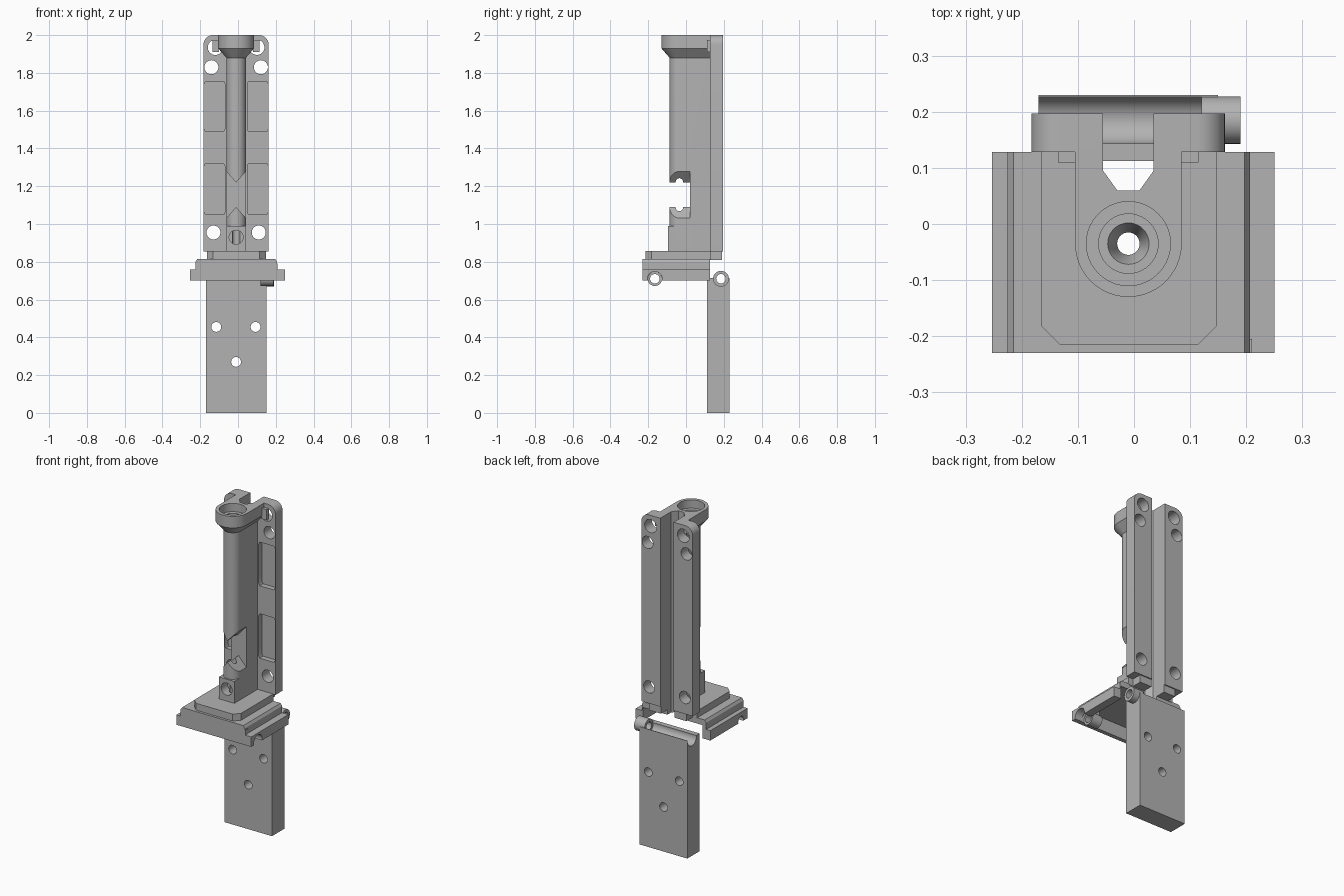
import bpy, bmesh, math
from mathutils import Matrix, Vector

if "Cube" in bpy.data.objects:
    bpy.data.objects.remove(bpy.data.objects["Cube"], do_unlink=True)

grey = bpy.data.materials.new("mid grey")
grey.use_nodes = True
COLOUR = (0.45, 0.45, 0.45, 1)
grey.diffuse_color = COLOUR
grey.node_tree.nodes["Principled BSDF"].inputs["Base Color"].default_value = COLOUR

CX, CY = -0.01, -0.035   # axis of the tube


def make(name, bm):
    bmesh.ops.recalc_face_normals(bm, faces=bm.faces)
    mesh = bpy.data.meshes.new(name)
    bm.to_mesh(mesh)
    bm.free()
    mesh.materials.append(grey)
    ob = bpy.data.objects.new(name, mesh)
    bpy.context.collection.objects.link(ob)
    return ob


def loft(name, rings):
    """Skin a stack of closed rings with equal point counts."""
    bm = bmesh.new()
    rows = [[bm.verts.new(p) for p in ring] for ring in rings]
    n = len(rows[0])
    for a, b in zip(rows, rows[1:]):
        for i in range(n):
            j = (i + 1) % n
            bm.faces.new((a[i], a[j], b[j], b[i]))
    bm.faces.new(rows[0])
    bm.faces.new(rows[-1])
    return make(name, bm)


def prism(name, points, axis, lo, hi):
    """Extrude a 2D outline along y or z."""
    place = {"y": lambda p, t: (p[0], t, p[1]),
             "z": lambda p, t: (p[0], p[1], t)}[axis]
    return loft(name, [[place(p, t) for p in points] for t in (lo, hi)])


def box(name, x, y, z):
    return prism(name, [(x[0], y[0]), (x[1], y[0]), (x[1], y[1]), (x[0], y[1])], "z", *z)


def rod(name, axis, centre, radius, lo, hi, end_radius=None):
    """Round bar or cone along an axis; centre holds the other two coordinates."""
    r2 = radius if end_radius is None else end_radius
    rings = []
    for t, r in ((lo, radius), (hi, r2)):
        ring = []
        for i in range(40):
            a = math.tau * i / 40
            p = [centre[0] + r * math.cos(a), centre[1] + r * math.sin(a)]
            p.insert("xyz".index(axis), t)
            ring.append(p)
        rings.append(ring)
    return loft(name, rings)


def boolean(ob, others, operation="DIFFERENCE"):
    for other in others:
        mod = ob.modifiers.new("shape", "BOOLEAN")
        mod.operation, mod.solver, mod.object = operation, "EXACT", other
    deps = bpy.context.evaluated_depsgraph_get()
    deps.update()
    mesh = bpy.data.meshes.new_from_object(ob.evaluated_get(deps))
    ob.modifiers.clear()
    ob.data = mesh


def u_ring(r, z, back=0.135):
    """Half round at the front, straight sides running to the back."""
    arc = [math.pi + math.pi * i / 24 for i in range(25)]
    pts = [(CX + r * math.cos(a), CY + r * math.sin(a), z) for a in arc]
    return pts + [(CX + r, back, z), (CX - r, back, z)]


# Shared cutters: rear slot and central bore
slot = prism("slot_cutter", [(-0.055, 0.3), (-0.055, 0.095), (-0.03, 0.06),
                             (0.01, 0.06), (0.035, 0.095), (0.035, 0.3)], "z", 0.6, 2.1)
bore = rod("bore_cutter", "z", (CX, CY), 0.02, 0.6, 2.1)
cutters = [slot, bore]

# Tube with flared collar and chevron window
column = loft("column", [u_ring(0.052, 0.84), u_ring(0.052, 1.88),
                         u_ring(0.095, 1.93), u_ring(0.095, 2.0)])
foot = box("foot_block", (-0.062, 0.042), (-0.095, 0.05), (0.84, 0.99))
boolean(column, [foot], "UNION")
window = prism("window_cutter", [(-0.09, 1.0), (CX, 1.09), (0.07, 1.0),
                                 (0.07, 1.31), (CX, 1.22), (-0.09, 1.31)], "y", -0.2, 0.02)
tools = [window,
         rod("cup_cutter", "z", (CX, CY), 0.075, 1.95, 2.1),
         rod("step_cutter", "z", (CX, CY), 0.053, 1.92, 2.05),
         rod("funnel_cutter", "z", (CX, CY), 0.02, 1.88, 1.925, 0.039),
         rod("foot_hole_cutter", "y", (CX, 0.93), 0.037, -0.2, CY)]
boolean(column, cutters + tools)
cutters += tools + [foot]

# Back plate with rounded top corners, pockets and screw holes
R = 0.05
outline = [(-0.183, 0.855), (0.162, 0.855)]
for cx, start in ((0.162 - R, 0), (-0.183 + R, math.pi / 2)):
    for i in range(9):
        a = start + math.pi / 2 * i / 8
        outline.append((cx + R * math.cos(a), 2.0 - R + R * math.sin(a)))
plate = prism("back_plate", outline, "y", 0.128, 0.197)
tools = []
for side in (-1, 1):
    for z0, z1 in ((1.05, 1.32), (1.49, 1.755)):
        c = CX + side * 0.114
        w, e = 0.055, 0.014
        tools.append(prism("pocket_cutter", [
            (c - w, z0 + e), (c - w + e / 2, z0), (c + w - e / 2, z0), (c + w, z0 + e),
            (c + w, z1 - e), (c + w - e / 2, z1), (c - w + e / 2, z1), (c - w, z1 - e)],
            "y", 0.05, 0.16))
    for dx, z, r in ((0.11, 1.935, 0.04), (0.131, 1.83, 0.037), (0.12, 0.955, 0.037)):
        tools.append(rod("screw_cutter", "y", (CX + side * dx, z), r, 0.05, 0.3))
boolean(plate, [slot] + tools)
cutters += tools
for side, name in ((-1, "right"), (1, "left")):
    xs = sorted((CX + side * 0.09, CX + side * 0.125))
    box(name + "_collar_lug", xs, (0.11, 0.135), (1.91, 1.975))

# Stepped base: chamfered top plate, rail body open underneath
deck = prism("base_deck", [(-0.165, -0.182), (-0.132, -0.215), (0.114, -0.215),
                           (0.147, -0.182), (0.147, 0.13), (0.115, 0.13), (0.115, 0.19),
                           (-0.135, 0.19), (-0.135, 0.13), (-0.165, 0.13)], "z", 0.81, 0.857)
rails = prism("base_rails", [(-0.253, 0.70), (-0.253, 0.76), (-0.225, 0.76), (-0.225, 0.80),
                             (-0.215, 0.815), (0.197, 0.815), (0.207, 0.80), (0.207, 0.76),
                             (0.25, 0.76), (0.25, 0.70), (0.2, 0.70), (0.2, 0.78),
                             (-0.2, 0.78), (-0.2, 0.70)], "y", -0.23, 0.128)
front_wall = box("front_wall", (-0.21, 0.21), (-0.23, -0.205), (0.70, 0.79))
boolean(rails, [front_wall], "UNION")
PIN, HINGE = (-0.165, 0.71), (0.185, 0.71)
pin_hole = rod("pin_cutter", "x", PIN, 0.025, -0.4, 0.4)
pin_clear = rod("pin_clearance_cutter", "x", PIN, 0.039, 0.19, 0.4)
boolean(rails, cutters[:2] + [pin_hole, pin_clear])
boolean(deck, cutters[:2])
cutters += [front_wall, pin_hole, pin_clear]

# Knuckles: one under the front of the base, one at the rear hinge
hinge_hole = rod("hinge_cutter", "x", HINGE, 0.025, -0.4, 0.4)
front_knuckle = rod("front_knuckle", "x", PIN, 0.038, 0.12, 0.188)
rear_knuckle = rod("rear_knuckle", "x", HINGE, 0.042, 0.12, 0.19)
boolean(front_knuckle, [pin_hole])
boolean(rear_knuckle, [hinge_hole])
box("front_knuckle_web", (0.125, 0.183), (-0.185, -0.145), (0.74, 0.79))

# Hanging leaf with a trough for the hinge and three holes
leaf = box("hinge_leaf", (-0.17, 0.15), (0.112, 0.23), (0, 0.715))
tools = [rod("trough_cutter", "x", HINGE, 0.042, -0.4, 0.4)]
for x, z in ((-0.115, 0.455), (0.093, 0.455), (CX, 0.27)):
    tools.append(rod("leaf_hole_cutter", "y", (x, z), 0.026, 0.0, 0.4))
boolean(leaf, tools)
cutters += tools + [hinge_hole]

for ob in cutters:
    bpy.data.objects.remove(ob, do_unlink=True)

# Smooth the round surfaces, keep the edges sharp
bpy.ops.object.select_all(action="DESELECT")
for ob in bpy.context.collection.objects:
    if ob.type == "MESH":
        ob.select_set(True)
        bpy.context.view_layer.objects.active = ob
bpy.ops.object.shade_smooth_by_angle(angle=math.radians(30))
